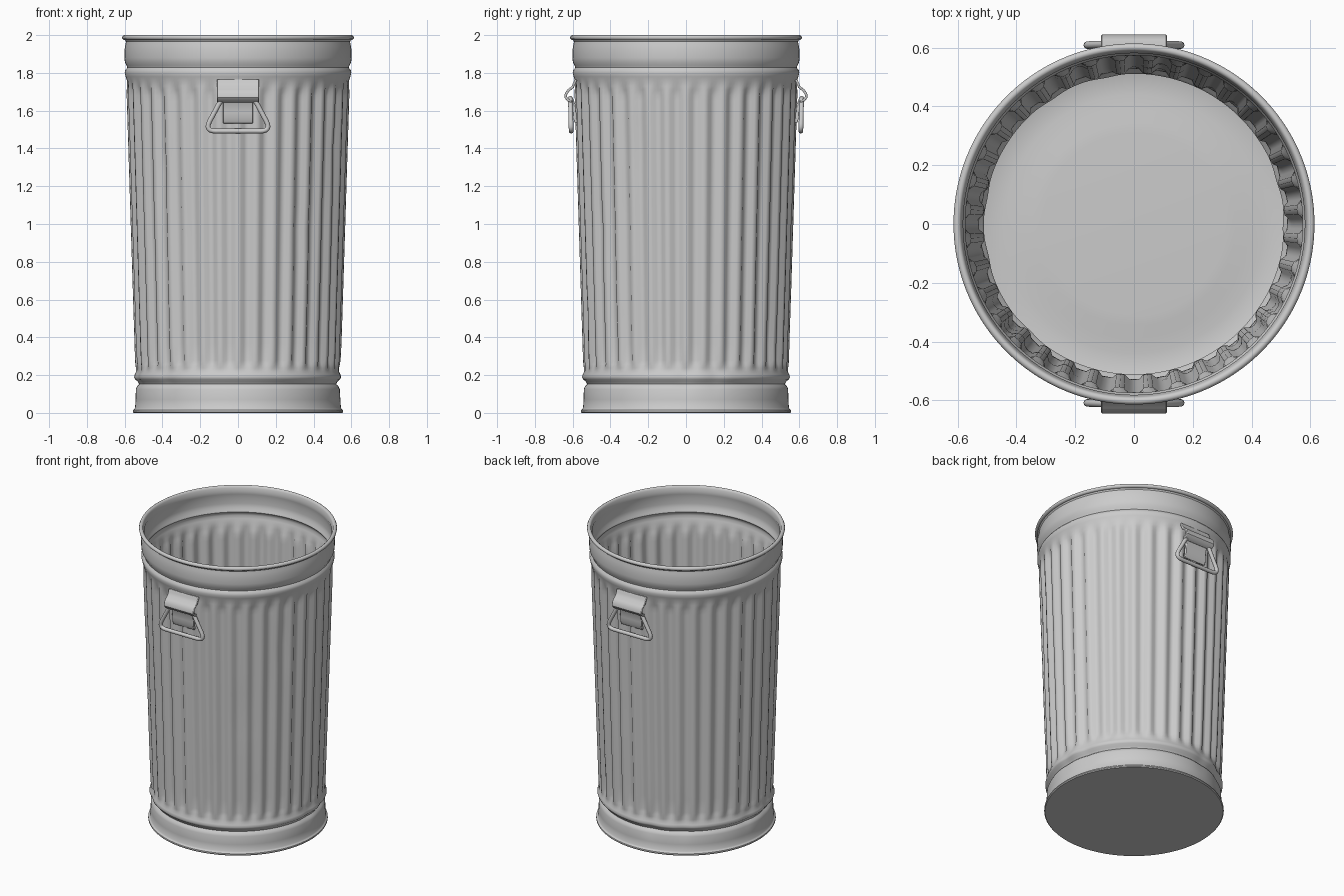
import bpy, bmesh, math, random
from mathutils import Vector

if "Cube" in bpy.data.objects:
    bpy.data.objects.remove(bpy.data.objects["Cube"])

random.seed(4)
STEEL = bpy.data.materials.new("galvanised_steel")
STEEL.diffuse_color = (0.6, 0.6, 0.6, 1)
STEEL.use_nodes = True
STEEL.node_tree.nodes["Principled BSDF"].inputs["Base Color"].default_value = STEEL.diffuse_color

FLUTES, SEG = 36, 36 * 6
WALL = 0.012


def finish(name, bm, angle=40):
    bmesh.ops.recalc_face_normals(bm, faces=bm.faces[:])
    mesh = bpy.data.meshes.new(name)
    bm.to_mesh(mesh)
    bm.free()
    mesh.materials.append(STEEL)
    ob = bpy.data.objects.new(name, mesh)
    bpy.context.collection.objects.link(ob)
    bpy.ops.object.select_all(action='DESELECT')
    ob.select_set(True)
    bpy.context.view_layer.objects.active = ob
    bpy.ops.object.shade_smooth_by_angle(angle=math.radians(angle))
    return ob


def smoothstep(a, b, x):
    t = min(1, max(0, (x - a) / (b - a)))
    return t * t * (3 - 2 * t)


# Shallow random dents: angle, height, depth
dents = [(random.uniform(0, math.tau), random.uniform(0.3, 1.6),
          random.uniform(0.002, 0.007)) for _ in range(16)]
dents += [(random.uniform(0, math.tau), 0.2, 0.008) for _ in range(7)]


def shape(r, z, a):
    """Add flutes and dents to a plain revolved radius."""
    amp = 0.011 * smoothstep(0.215, 0.28, z) * (1 - smoothstep(1.68, 1.76, z))
    wave = math.tanh(1.6 * math.cos(FLUTES * a)) / math.tanh(1.6)
    r += amp * (wave - 0.6)
    for da, dz, depth in dents:
        d = (a - da + math.pi) % math.tau - math.pi
        r -= depth * math.exp(-(d / 0.09) ** 2 - ((z - dz) / 0.07) ** 2)
    return r


# Wall profile: base band, lower bead, fluted barrel, upper beads, neck
wall = [(0.545, 0.025), (0.542, 0.07), (0.541, 0.125), (0.535, 0.14), (0.523, 0.152),
        (0.530, 0.165), (0.545, 0.178), (0.550, 0.19), (0.546, 0.205), (0.539, 0.22)]
wall += [(0.539 + 0.047 * t, 0.22 + 1.49 * t)
         for t in [0.012, 0.025, 0.04] + [0.1 * i for i in range(1, 10)] + [0.96, 0.98, 1]]
wall += [(0.587, 1.73), (0.588, 1.76), (0.595, 1.78), (0.600, 1.80), (0.597, 1.815),
         (0.586, 1.828), (0.590, 1.84), (0.599, 1.856), (0.601, 1.88), (0.601, 1.92),
         (0.597, 1.945), (0.593, 1.965)]

# Rolled top rim
rim = [(0.601 + 0.013 * math.cos(t), 1.987 + 0.013 * math.sin(t))
       for t in [math.radians(d) for d in range(-100, 181, 35)]]
foot = [(0.552, 0.0), (0.557, 0.006), (0.556, 0.014), (0.549, 0.02)]
inner = [(r - WALL, z) for r, z in reversed(wall)]
# Inside floor with a shallow pressed step
floor = [(0.525, 0.02), (0.44, 0.021), (0.39, 0.024), (0.345, 0.03), (0.31, 0.032)]
profile = foot + wall + rim + inner + floor

bm = bmesh.new()
rings = []
for r, z in profile:
    ring = []
    for i in range(SEG):
        a = math.tau * i / SEG
        rr = shape(r, z, a) if 0.1 < z < 1.76 else r
        ring.append(bm.verts.new((rr * math.cos(a), rr * math.sin(a), z)))
    rings.append(ring)
for lo, hi in zip(rings, rings[1:]):
    for i in range(SEG):
        j = (i + 1) % SEG
        bm.faces.new((lo[i], lo[j], hi[j], hi[i]))
bm.faces.new(rings[0])       # underside
bm.faces.new(rings[-1])      # floor centre
finish("can_body", bm)


def strip(name, path, half_width, thick, side):
    """Bent sheet plate: a (distance, height) path widened along x."""
    bm = bmesh.new()
    pts = [Vector(p) for p in path]
    rows = []
    for i, p in enumerate(pts):
        t = (pts[min(i + 1, len(pts) - 1)] - pts[max(i - 1, 0)]).normalized()
        n = Vector((-t.y, t.x)) * thick / 2
        rows.append([bm.verts.new((x, side * q.x, q.y)) for x, q in
                     ((-half_width, p + n), (half_width, p + n),
                      (half_width, p - n), (-half_width, p - n))])
    for a, b in zip(rows, rows[1:]):
        for k in range(4):
            m = (k + 1) % 4
            bm.faces.new((a[k], a[m], b[m], b[k]))
    bm.faces.new(rows[0])
    bm.faces.new(rows[-1])
    ob = finish(name, bm)
    bev = ob.modifiers.new("soft_edges", 'BEVEL')
    bev.width, bev.segments, bev.limit_method = 0.004, 2, 'ANGLE'
    bev.angle_limit = math.radians(50)


def wire_loop(name, corners, side, radius=0.013):
    """Closed round wire through rounded corners (x, distance, height, rounding)."""
    pts = []
    n = len(corners)
    for i, (x, y, z, f) in enumerate(corners):
        p = Vector((x, side * y, z))
        prev, nxt = corners[i - 1], corners[(i + 1) % n]
        a = Vector((prev[0], side * prev[1], prev[2]))
        b = Vector((nxt[0], side * nxt[1], nxt[2]))
        s, e = p + (a - p).normalized() * f, p + (b - p).normalized() * f
        for k in range(7):
            t = k / 6
            pts.append(s * (1 - t) ** 2 + p * 2 * t * (1 - t) + e * t * t)
    bm = bmesh.new()
    rows = []
    for i, p in enumerate(pts):
        t = (pts[(i + 1) % len(pts)] - pts[i - 1]).normalized()
        u = t.cross(Vector((0, 1, 0))).normalized()
        v = t.cross(u)
        rows.append([bm.verts.new(p + radius * (u * math.cos(c) + v * math.sin(c)))
                     for c in [math.tau * k / 10 for k in range(10)]])
    for i, a in enumerate(rows):
        b = rows[(i + 1) % len(rows)]
        for k in range(10):
            m = (k + 1) % 10
            bm.faces.new((a[k], a[m], b[m], b[k]))
    finish(name, bm, 60)


# Front and back handles: hooked bracket, riveted tab, hanging wire loop
for label, side in (("front", -1), ("back", 1)):
    strip(label + "_bracket", [(0.583, 1.765), (0.591, 1.745), (0.600, 1.725), (0.622, 1.708),
                               (0.635, 1.69), (0.637, 1.672), (0.626, 1.657), (0.605, 1.648)],
          0.112, 0.014, side)
    strip(label + "_tab", [(0.608, 1.665), (0.594, 1.63), (0.590, 1.59), (0.589, 1.56),
                           (0.578, 1.535)], 0.08, 0.018, side)
    wire_loop(label + "_handle", [(-0.085, 0.612, 1.665, 0.03), (0.085, 0.612, 1.665, 0.03),
                                  (0.178, 0.608, 1.492, 0.06), (-0.178, 0.608, 1.492, 0.06)], side)
